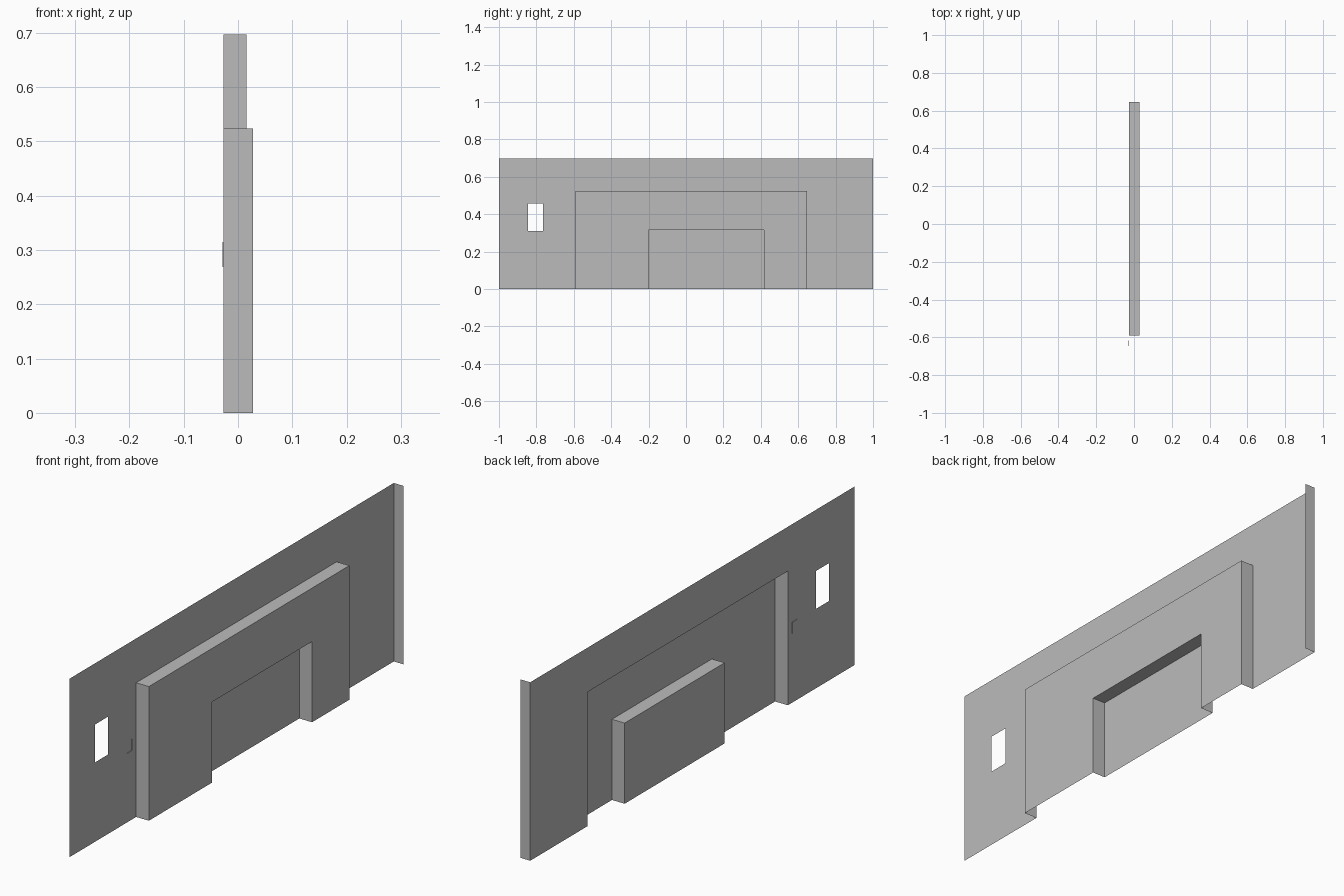
import bpy
import bmesh

cube = bpy.data.objects.get("Cube")
if cube:
    bpy.data.objects.remove(cube)

grey = bpy.data.materials.new("plain_grey")
grey.use_nodes = True
colour = (0.5, 0.5, 0.5, 1)
grey.diffuse_color = colour
grey.node_tree.nodes["Principled BSDF"].inputs["Base Color"].default_value = colour

# Depths of the folded sheet
BACK, FRONT, FLANGE, POCKET = -0.027, 0.028, 0.016, -0.029
HEIGHT = 0.697

# Rectangles as (y0, y1, z0, z1)
WALL = (-1, 1, 0, HEIGHT)
BAY = (-0.59, 0.647, 0, 0.524)
NICHE = (-0.2, 0.417, 0, 0.315)
WINDOW = (-0.845, -0.765, 0.31, 0.458)
LATCH = (-0.645, -0.617, 0.269, 0.315)


def build(name, quads):
    """Make one sheet object from a list of four-cornered faces."""
    bm = bmesh.new()
    for quad in quads:
        bm.faces.new([bm.verts.new(p) for p in quad])
    bmesh.ops.remove_doubles(bm, verts=bm.verts, dist=1e-5)
    mesh = bpy.data.meshes.new(name)
    bm.to_mesh(mesh)
    bm.free()
    mesh.materials.append(grey)
    obj = bpy.data.objects.new(name, mesh)
    bpy.context.collection.objects.link(obj)
    return obj


def panel(name, x, rect, cutouts=()):
    """Upright sheet facing +x, with rectangular openings left out."""
    rects = [rect, *cutouts]
    ys = sorted({v for r in rects for v in r[:2]})
    zs = sorted({v for r in rects for v in r[2:]})
    quads = []
    for a, b in zip(ys, ys[1:]):
        for c, d in zip(zs, zs[1:]):
            y, z = (a + b) / 2, (c + d) / 2
            if not any(r[0] < y < r[1] and r[2] < z < r[3] for r in cutouts):
                quads.append([(x, a, c), (x, b, c), (x, b, d), (x, a, d)])
    build(name, quads)


def rim(name, rect, x0, x1, floor=False):
    """Side and top strips joining two depths around a rectangle."""
    a, b, c, d = rect
    path = [(a, c), (a, d), (b, d), (b, c)]
    if floor:
        path.append((a, c))
    build(name, [[(x0, *p), (x1, *p), (x1, *q), (x0, *q)]
                 for p, q in zip(path, path[1:])])


# Main wall and its end flange
panel("wall", BACK, WALL, [BAY, WINDOW, LATCH])
build("end_flange", [[(BACK, 1, 0), (BACK, 1, HEIGHT),
                      (FLANGE, 1, HEIGHT), (FLANGE, 1, 0)]])

# Raised bay, open underneath
panel("bay_face", FRONT, BAY, [NICHE])
rim("bay_sides", BAY, BACK, FRONT)

# Niche pushed back to the wall plane
panel("niche_face", BACK, NICHE)
rim("niche_sides", NICHE, FRONT, BACK)

# Shallow latch pocket
panel("latch_face", POCKET, LATCH)
rim("latch_sides", LATCH, BACK, POCKET, floor=True)
